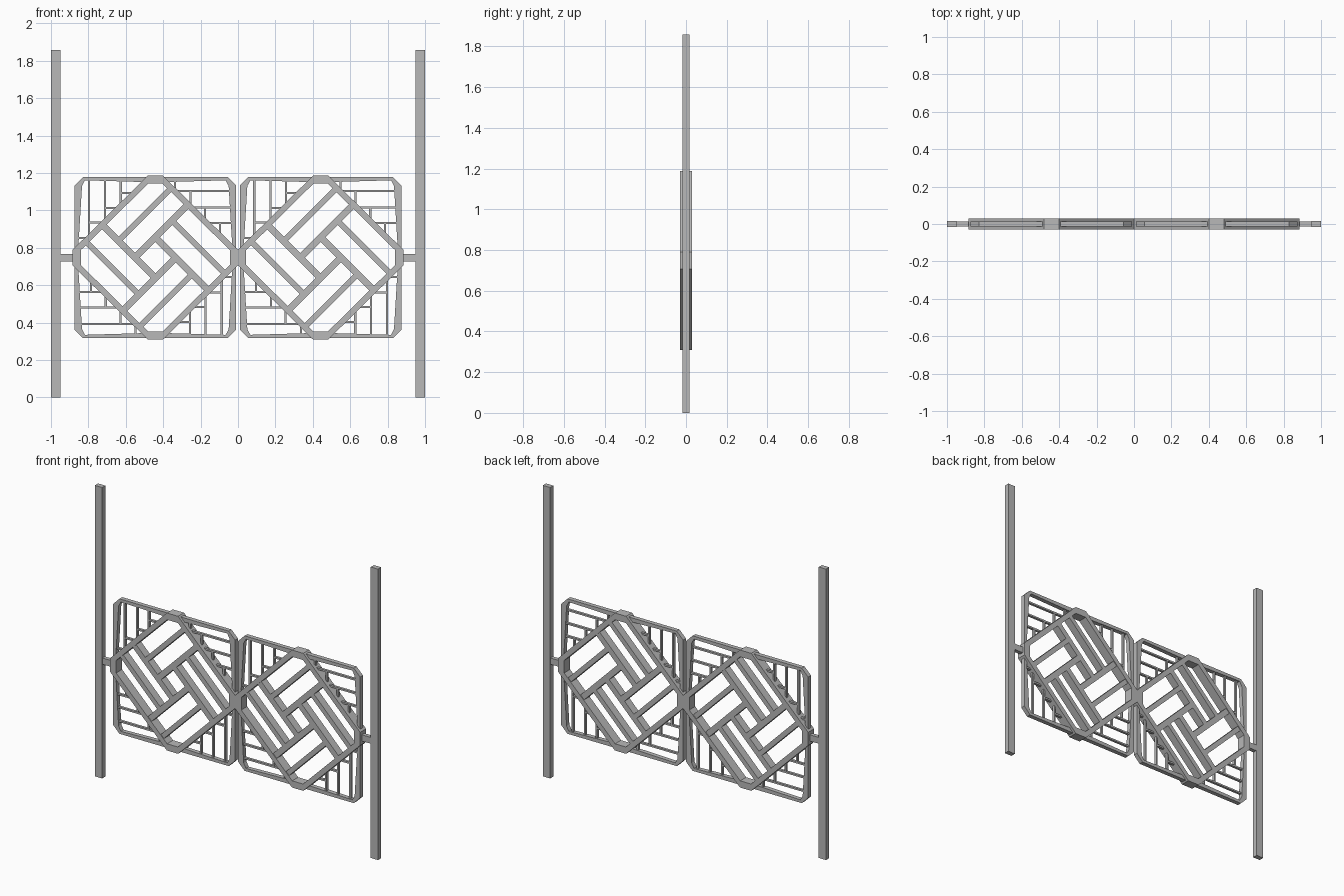
import bpy, bmesh
from math import atan2, pi, radians
from mathutils import Matrix, Vector

cube = bpy.data.objects.get("Cube")
if cube:
    bpy.data.objects.remove(cube, do_unlink=True)

steel = bpy.data.materials.new("grey_steel")
steel.use_nodes = True
GREY = (0.48, 0.48, 0.48, 1)
steel.diffuse_color = GREY
steel.node_tree.nodes["Principled BSDF"].inputs["Base Color"].default_value = GREY

PANEL_X, MID_Z = 0.442, 0.748


def finish(name, bm, x=0.0, z=0.0):
    bmesh.ops.recalc_face_normals(bm, faces=bm.faces)
    mesh = bpy.data.meshes.new(name)
    bm.to_mesh(mesh)
    bm.free()
    mesh.materials.append(steel)
    obj = bpy.data.objects.new(name, mesh)
    obj.location = (x, 0, z)
    bpy.context.collection.objects.link(obj)
    return obj


def bar(bm, x0, x1, z0, z1, depth, turn=0.0):
    """Box spanning x0..x1, z0..z1, turned about the y axis."""
    m = (Matrix.Rotation(-turn, 4, 'Y')
         @ Matrix.Translation(((x0 + x1) / 2, 0, (z0 + z1) / 2))
         @ Matrix.Diagonal((abs(x1 - x0), depth, abs(z1 - z0), 1)))
    bmesh.ops.create_cube(bm, size=1, matrix=m)


def mirrored(quarter):
    """Closed outline from the points of one quarter."""
    pts = {(sx * x + 0.0, sz * z + 0.0) for x, z in quarter
           for sx in (1, -1) for sz in (1, -1)}
    return sorted(pts, key=lambda p: atan2(p[1], p[0]) % (2 * pi))


def ring(bm, outer, inner, depth):
    """Flat frame between two matching outlines."""
    loops = [[bm.verts.new((x, y, z)) for x, z in mirrored(q)]
             for q, y in ((outer, -depth / 2), (outer, depth / 2),
                          (inner, depth / 2), (inner, -depth / 2))]
    n = len(loops[0])
    for k in range(4):
        a, b = loops[k], loops[(k + 1) % 4]
        for i in range(n):
            j = (i + 1) % n
            bm.faces.new((a[i], a[j], b[j], b[i]))


def square_frame(name, x):
    bm = bmesh.new()
    ring(bm, [(0.431, 0), (0.431, 0.386), (0.386, 0.431), (0, 0.431)],
         [(0.415, 0), (0.392, 0.383), (0.376, 0.413), (0, 0.402)], 0.028)
    finish(name, bm, x, MID_Z)


def diamond_frame(name, x):
    bm = bmesh.new()
    ring(bm, [(0.442, 0.042), (0.04, 0.439)],
         [(0.398, 0.04), (0.038, 0.396)], 0.06)
    finish(name, bm, x, MID_Z)


def pinwheel(name, x):
    # Four walls around a small square opening, each bay split by a divider
    bm = bmesh.new()
    c, w, edge = 0.077, 0.018, 0.31
    mid = (c + w + edge) / 2
    for k in range(4):
        turn = radians(45 + 90 * k)
        bar(bm, -c, edge, c - w, c + w, 0.05, turn)
        bar(bm, -c, edge, mid - 0.015, mid + 0.015, 0.05, turn)
    finish(name, bm, x, MID_Z)


def corner_lattice(name, x):
    # Long slats with short stepped rungs, repeated in all four corners
    bm = bmesh.new()
    longs = [0.185, 0.268, 0.355]
    rungs = [0.345, 0.265, 0.187, 0.105]
    t, reach = 0.0055, 0.46
    for k in range(4):
        turn = k * pi / 2
        for a in longs:
            bar(bm, -a - t, -a + t, reach - a, 0.412, 0.016, turn)
        for b, start in zip(rungs, longs + [0.42]):
            bar(bm, -start, b - reach, b - t, b + t, 0.016, turn)
    finish(name, bm, x, MID_Z)


# Two identical panels side by side, posts and brackets at the ends
for side, s in (("left", 1), ("right", -1)):
    x = s * PANEL_X
    square_frame(side + "_square_frame", x)
    diamond_frame(side + "_diamond_frame", x)
    pinwheel(side + "_pinwheel_bars", x)
    corner_lattice(side + "_corner_lattice", x)

    bm = bmesh.new()
    bar(bm, s * 0.949, s, 0, 1.858, 0.032)
    finish(side + "_post", bm)

    bm = bmesh.new()
    bar(bm, s * 0.87, s * 0.955, -0.02, 0.02, 0.026)
    finish(side + "_bracket", bm, 0, MID_Z)
